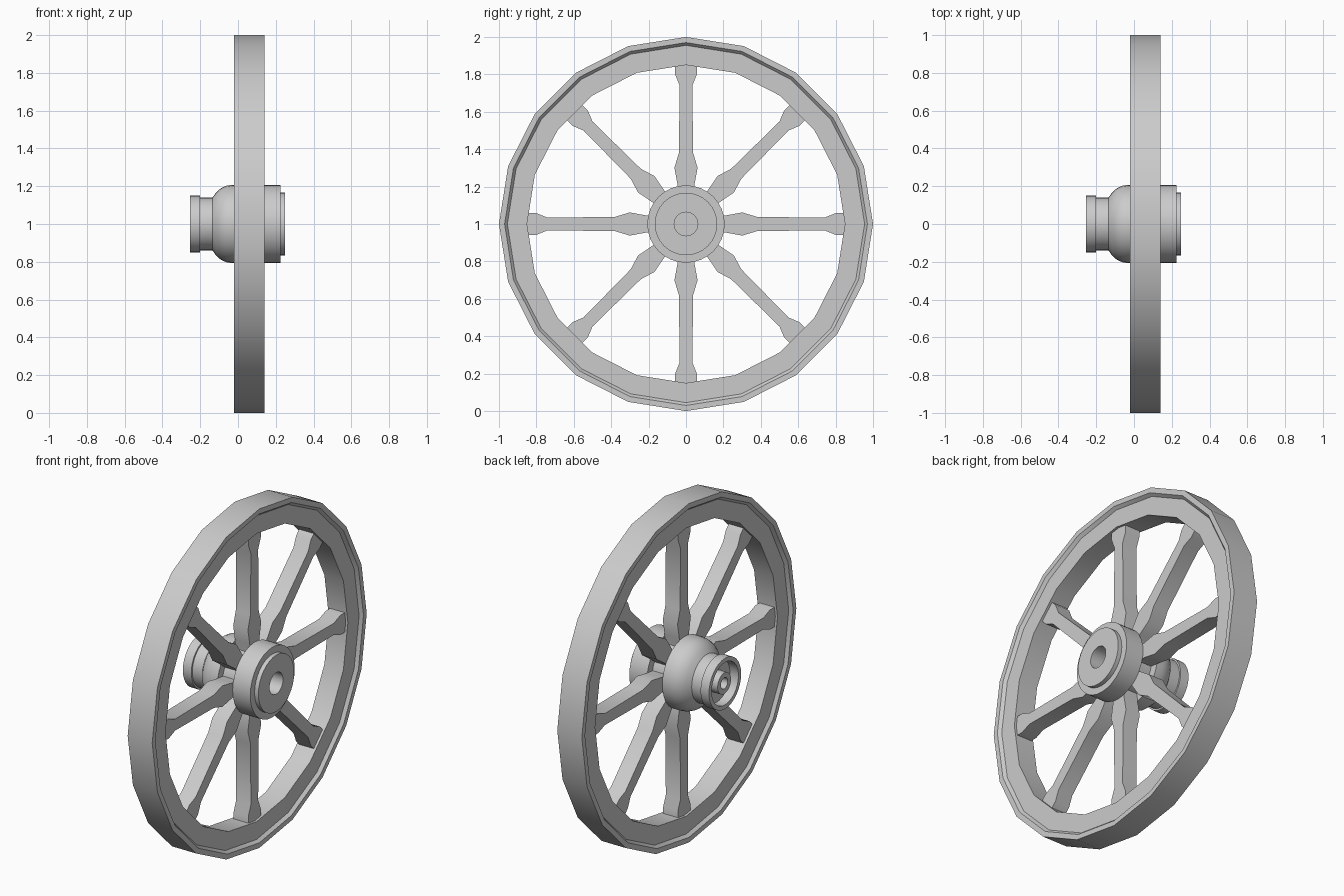
import bpy, bmesh, math
from mathutils import Matrix, Vector

if "Cube" in bpy.data.objects:
    bpy.data.objects.remove(bpy.data.objects["Cube"])

CENTRE = Vector((0, 0, 1))


def finish(bm, name):
    bmesh.ops.remove_doubles(bm, verts=bm.verts, dist=1e-5)
    bmesh.ops.recalc_face_normals(bm, faces=bm.faces)
    me = bpy.data.meshes.new(name)
    bm.to_mesh(me)
    bm.free()
    ob = bpy.data.objects.new(name, me)
    ob.location = CENTRE
    bpy.context.collection.objects.link(ob)
    bpy.ops.object.select_all(action='DESELECT')
    ob.select_set(True)
    bpy.context.view_layer.objects.active = ob
    bpy.ops.object.shade_smooth_by_angle(angle=math.radians(32))
    return ob


def lathe(name, profile, sides, closed=False):
    """Turn (x, radius) points about the X axis."""
    bm = bmesh.new()
    rings = []
    for x, r in profile:
        rings.append([bm.verts.new((x, r * math.sin(a), r * math.cos(a)))
                      for a in (2 * math.pi * i / sides for i in range(sides))]
                     if r > 0 else [bm.verts.new((x, 0, 0))] * sides)
    pairs = list(zip(rings, rings[1:]))
    if closed:
        pairs.append((rings[-1], rings[0]))
    for a, b in pairs:
        for i in range(sides):
            j = (i + 1) % sides
            quad = list(dict.fromkeys((a[i], a[j], b[j], b[i])))
            bm.faces.new(quad)
    return finish(bm, name)


# Rim: twenty-sided wooden felloe with a raised tyre lip on each face
lathe("rim", [(-0.02, 1.0), (0.14, 1.0), (0.14, 0.97), (0.122, 0.955),
              (0.122, 0.85), (-0.002, 0.85), (-0.002, 0.955), (-0.02, 0.97)],
      20, closed=True)

# Hub: hollow nose, bulb, waist holding the spokes, and stepped disc with bore
lathe("hub", [(-0.20, 0.0), (-0.20, 0.032), (-0.25, 0.032), (-0.25, 0.062),
              (-0.20, 0.062), (-0.20, 0.125), (-0.255, 0.125), (-0.255, 0.15),
              (-0.20, 0.15), (-0.20, 0.14), (-0.135, 0.14), (-0.115, 0.168),
              (-0.09, 0.19), (-0.06, 0.203), (-0.03, 0.207), (0.01, 0.207),
              (0.01, 0.16), (0.11, 0.16), (0.11, 0.207), (0.225, 0.207),
              (0.225, 0.167), (0.25, 0.167), (0.25, 0.063), (0.10, 0.063),
              (0.10, 0.0)], 32)

# Spokes: square bars swelling near the hub and flaring at the rim
SPOKE = [(0.14, 0.036), (0.21, 0.045), (0.30, 0.062), (0.38, 0.038),
         (0.74, 0.034), (0.80, 0.058), (0.86, 0.058)]
for k in range(8):
    bm = bmesh.new()
    rings = [[bm.verts.new((0.06 + sx * 0.048, sy * w, r))
              for sx, sy in ((-1, -1), (1, -1), (1, 1), (-1, 1))]
             for r, w in SPOKE]
    for a, b in zip(rings, rings[1:]):
        for i in range(4):
            j = (i + 1) % 4
            bm.faces.new((a[i], a[j], b[j], b[i]))
    bm.faces.new(rings[0])
    bm.faces.new(rings[-1])
    bm.transform(Matrix.Rotation(k * math.pi / 4, 4, 'X'))
    finish(bm, f"spoke_{k + 1}")
